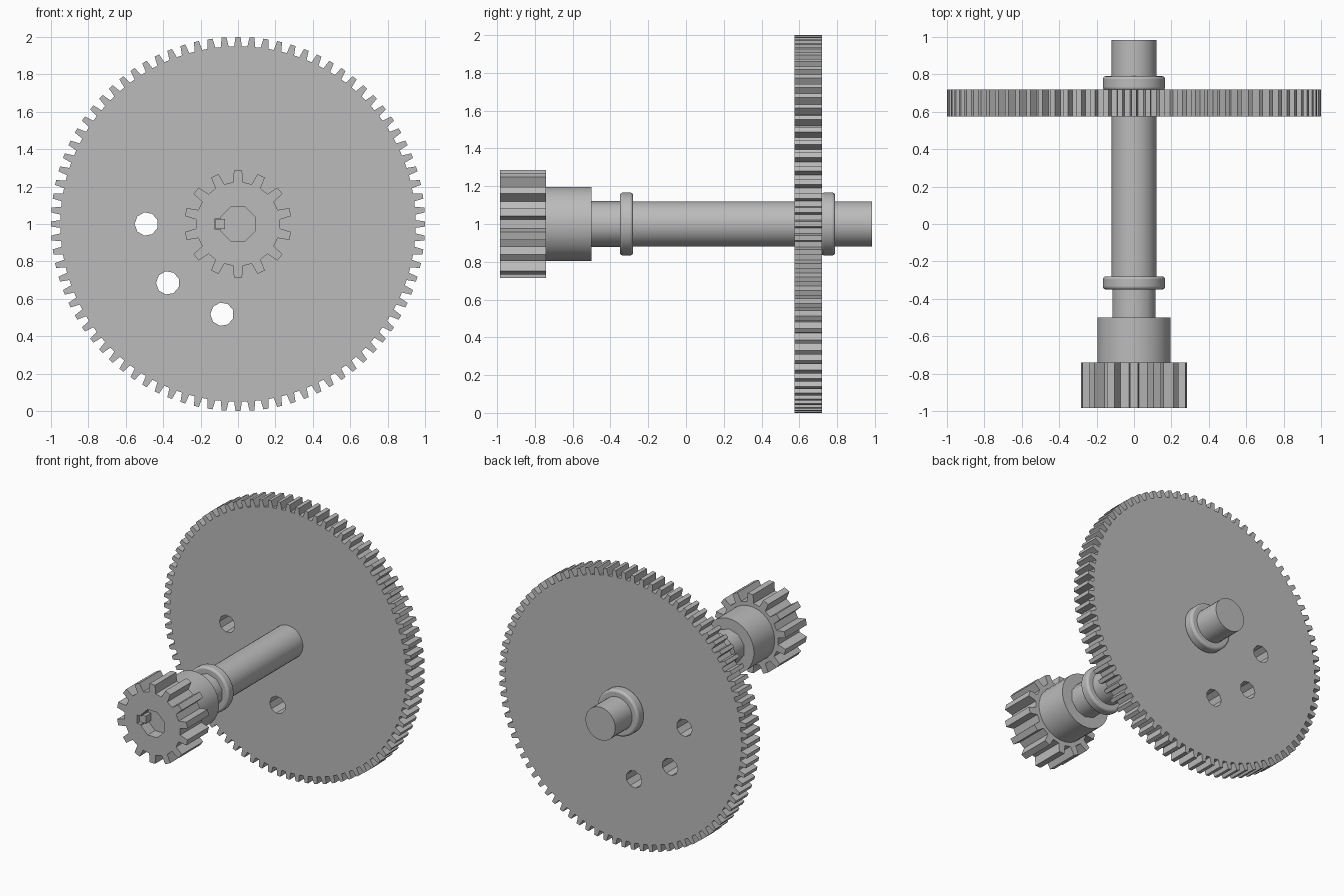
import bpy, bmesh
from math import sin, cos, pi, radians
from mathutils import Matrix

cube = bpy.data.objects.get("Cube")
if cube:
    bpy.data.objects.remove(cube, do_unlink=True)

AXIS_Z = 1.0

steel = bpy.data.materials.new("grey steel")
steel.use_nodes = True
GREY = (0.5, 0.5, 0.5, 1)
steel.diffuse_color = GREY
steel.node_tree.nodes["Principled BSDF"].inputs["Base Color"].default_value = GREY


def extrude_profile(name, points, y0, y1, cutter=False):
    """Solid made by extruding an (x, z) outline about the axle along y."""
    bm = bmesh.new()
    front = bm.faces.new([bm.verts.new((x, y0, AXIS_Z + z)) for x, z in points])
    new = bmesh.ops.extrude_face_region(bm, geom=[front], use_keep_orig=True)
    moved = [g for g in new["geom"] if isinstance(g, bmesh.types.BMVert)]
    bmesh.ops.translate(bm, verts=moved, vec=(0, y1 - y0, 0))
    bmesh.ops.recalc_face_normals(bm, faces=bm.faces)
    mesh = bpy.data.meshes.new(name)
    bm.to_mesh(mesh)
    bm.free()
    obj = bpy.data.objects.new(name, mesh)
    bpy.context.collection.objects.link(obj)
    mesh.materials.append(steel)
    if cutter:
        obj.hide_render = True
        obj.hide_set(True)
    return obj


def circle(r, sides, cx=0, cz=0):
    return [(cx + r * cos(2 * pi * (i + 0.5) / sides),
             cz + r * sin(2 * pi * (i + 0.5) / sides)) for i in range(sides)]


def gear_outline(teeth, root, tip, root_part, tip_part):
    """Tapered teeth; the parts are tooth widths as shares of the pitch."""
    pitch = 2 * pi / teeth
    pts = []
    for i in range(teeth):
        mid = pi / 2 + i * pitch
        for r, offset in ((root, -root_part), (tip, -tip_part),
                          (tip, tip_part), (root, root_part)):
            a = mid + offset * pitch / 2
            pts.append((r * cos(a), r * sin(a)))
    return pts


def cut(obj, cutter):
    mod = obj.modifiers.new("cut " + cutter.name, 'BOOLEAN')
    mod.operation = 'DIFFERENCE'
    mod.solver = 'EXACT'
    mod.object = cutter


def smooth(obj, angle=40):
    bpy.ops.object.select_all(action='DESELECT')
    obj.select_set(True)
    bpy.context.view_layer.objects.active = obj
    bpy.ops.object.shade_smooth_by_angle(angle=radians(angle))


def turned(name, r, y0, y1, sides=32, bevel=0.0):
    """Round part on the axle, optionally with softened rims."""
    obj = extrude_profile(name, circle(r, sides), y0, y1)
    if bevel:
        mod = obj.modifiers.new("rounded rims", 'BEVEL')
        mod.width = bevel
        mod.segments = 3
        mod.limit_method = 'ANGLE'
        mod.angle_limit = radians(40)
    smooth(obj)
    return obj


# Large gear wheel with three web holes
wheel = extrude_profile("gear_wheel", gear_outline(84, 0.95, 1.0, 0.58, 0.36), 0.575, 0.72)
for i, angle in enumerate((180, 220, 260)):
    a = radians(angle)
    cut(wheel, extrude_profile(f"wheel_hole_cutter_{i + 1}",
                               circle(0.063, 9, 0.49 * cos(a), 0.49 * sin(a)),
                               0.5, 0.8, cutter=True))

# Axle and its two collars
turned("axle", 0.12, -0.32, 0.985)
turned("axle_neck", 0.122, -0.55, -0.30, sides=10)
turned("front_collar", 0.167, -0.35, -0.28, bevel=0.015)
turned("rear_collar", 0.167, 0.715, 0.79, bevel=0.015)

# Pinion and hub, bored from the front with a keyway
pinion = extrude_profile("pinion", gear_outline(14, 0.225, 0.287, 0.52, 0.34), -0.985, -0.74)
hub = turned("pinion_hub", 0.197, -0.745, -0.5, sides=28)
bore = extrude_profile("bore_cutter", circle(0.1, 8), -1.05, -0.90, cutter=True)
slot = [(-0.122, -0.03), (-0.06, -0.03), (-0.06, 0.03), (-0.122, 0.03)]
keyway = extrude_profile("keyway_cutter", slot, -1.05, -0.94, cutter=True)
cut(pinion, bore)
cut(pinion, keyway)

# Key sitting in the keyway
key_outline = [(-0.12, -0.027), (-0.07, -0.027), (-0.07, 0.027), (-0.12, 0.027)]
extrude_profile("key", key_outline, -0.96, -0.89)
